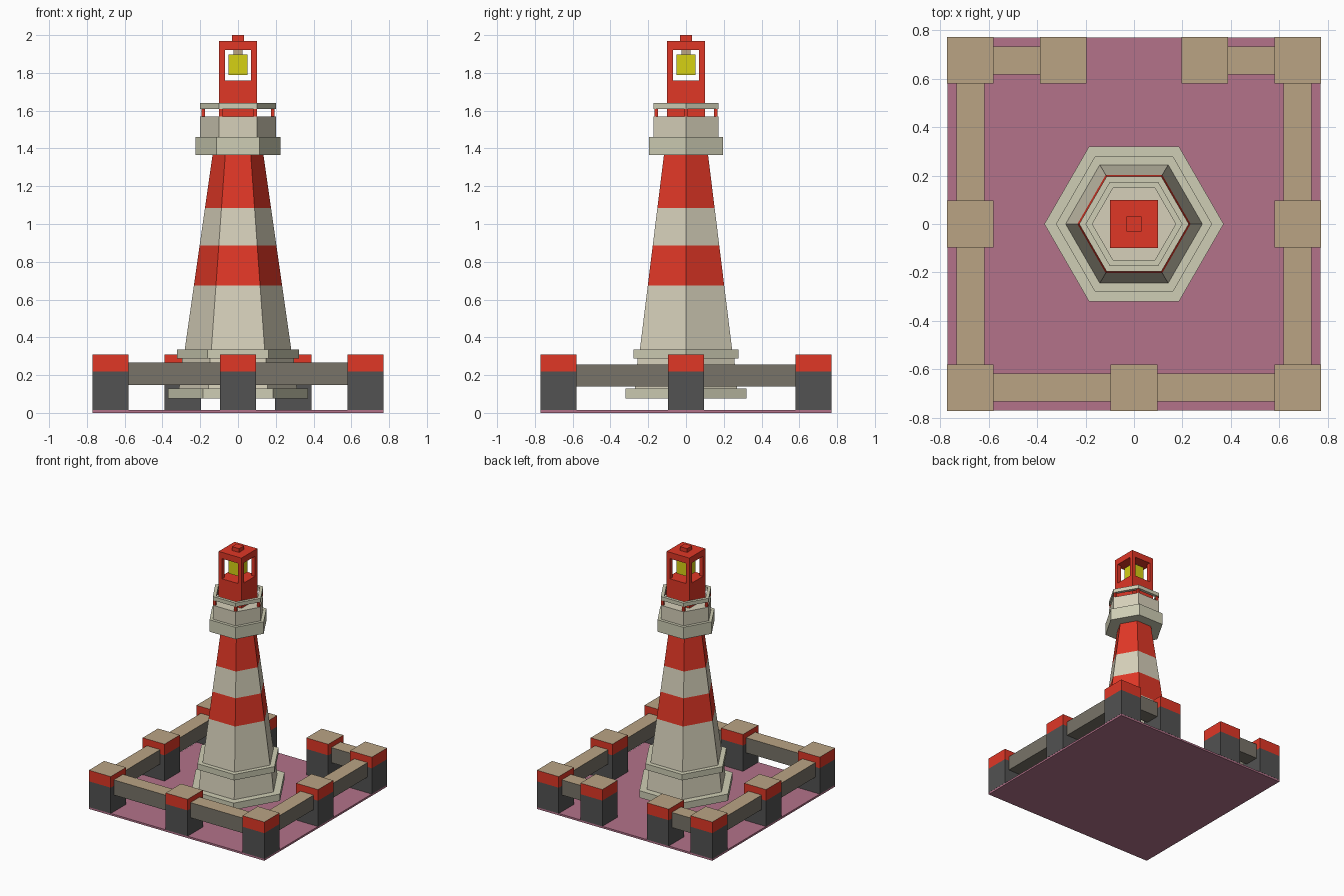
import bpy, bmesh, math

if "Cube" in bpy.data.objects:
    bpy.data.objects.remove(bpy.data.objects["Cube"])


def mat(name, r, g, b):
    m = bpy.data.materials.new(name)
    lin = [((c / 255 + 0.055) / 1.055) ** 2.4 for c in (r, g, b)]
    m.diffuse_color = (*lin, 1)
    m.use_nodes = True
    m.node_tree.nodes["Principled BSDF"].inputs["Base Color"].default_value = m.diffuse_color
    return m


RED = mat("red paint", 224, 55, 38)
CREAM = mat("cream wall", 214, 208, 186)
TRIM = mat("pale trim", 207, 206, 181)
TAN = mat("tan top", 186, 164, 132)
STONE = mat("rail stone", 120, 115, 104)
DARK = mat("dark grey", 82, 82, 82)
MAUVE = mat("mauve ground", 179, 114, 138)
YELLOW = mat("yellow lamp", 214, 209, 20)


def finish(bm, name, mats, rule=None):
    """Turn a bmesh into an object; rule(face) gives the material index."""
    bmesh.ops.recalc_face_normals(bm, faces=bm.faces)
    bm.normal_update()
    if rule:
        for f in bm.faces:
            f.material_index = rule(f)
    me = bpy.data.meshes.new(name)
    bm.to_mesh(me)
    bm.free()
    for m in mats:
        me.materials.append(m)
    ob = bpy.data.objects.new(name, me)
    bpy.context.collection.objects.link(ob)
    return ob


def loft(name, profile, mats, n=6, turn=0.0, closed=False, rule=None):
    """Stack n-sided rings from (radius, z) pairs; closed makes a hollow ring."""
    bm = bmesh.new()
    rings = [[bm.verts.new((r * math.cos(turn + i * math.tau / n),
                            r * math.sin(turn + i * math.tau / n), z))
              for i in range(n)] for r, z in profile]
    pairs = list(zip(rings, rings[1:]))
    if closed:
        pairs.append((rings[-1], rings[0]))
    else:
        bm.faces.new(rings[0])
        bm.faces.new(rings[-1])
    for a, b in pairs:
        for i in range(n):
            j = (i + 1) % n
            bm.faces.new((a[i], a[j], b[j], b[i]))
    return finish(bm, name, mats, rule)


def box(name, x0, x1, y0, y1, z0, z1, mats, cut=None, rule=None):
    bm = bmesh.new()
    bmesh.ops.create_cube(bm, size=1)
    for v in bm.verts:
        v.co = (x1 if v.co.x > 0 else x0, y1 if v.co.y > 0 else y0,
                z1 if v.co.z > 0 else z0)
    if cut:
        bmesh.ops.bisect_plane(bm, geom=bm.verts[:] + bm.edges[:] + bm.faces[:],
                               plane_co=(0, 0, cut), plane_no=(0, 0, 1))
    return finish(bm, name, mats, rule)


def top_face(f):
    return 1 if f.normal.z > 0.5 else 0


# Ground plate
box("ground_plate", -0.77, 0.77, -0.77, 0.77, 0, 0.015, [MAUVE])

# Fence posts: dark base, red band, tan top
def post_rule(f):
    if f.normal.z > 0.5:
        return 2
    return 1 if f.calc_center_median().z > 0.22 else 0


F, H = 0.675, 0.096
for x, y in [(-F, -F), (0, -F), (F, -F), (-F, 0), (F, 0), (-F, F), (F, F),
             (-0.292, F), (0.292, F)]:
    box("fence_post", x - H, x + H, y - H, y + H, 0.015, 0.308,
        [DARK, RED, TAN], cut=0.22, rule=post_rule)

# Fence rails, with a gap for the gate at the back
W = 0.058
for s in (-1, 1):
    a, b = sorted((s * H, s * (F - H)))
    box("front_rail", a, b, -F - W, -F + W, 0.148, 0.268, [STONE, TAN], rule=top_face)
    for t in (-1, 1):
        box("side_rail", t * F - W, t * F + W, a, b, 0.14, 0.255,
            [STONE, TAN], rule=top_face)
    a, b = sorted((s * 0.388, s * (F - H)))
    box("back_rail", a, b, F - W, F + W, 0.148, 0.268, [STONE, TAN], rule=top_face)

# Tower base
loft("base_plinth", [(0.37, 0.075), (0.37, 0.13)], [TRIM])
loft("base_wall", [(0.312, 0.13), (0.295, 0.29)], [CREAM])
loft("base_ledge", [(0.322, 0.288), (0.322, 0.335)], [TRIM])

# Tapered striped tower
levels = [0.335, 0.675, 0.885, 1.085, 1.365]
loft("tower", [(0.282 - 0.147 * (z - 0.335) / 1.03, z) for z in levels], [CREAM, RED],
     rule=lambda f: 1 if 0.675 < f.calc_center_median().z < 0.885
     or f.calc_center_median().z > 1.085 else 0)

# Gallery with railing
loft("gallery_deck", [(0.226, 1.365), (0.226, 1.46)], [TRIM])
loft("gallery_wall", [(0.2, 1.46), (0.2, 1.57)], [CREAM])
loft("railing_ring", [(0.2, 1.61), (0.2, 1.64), (0.172, 1.64), (0.172, 1.61)],
     [TRIM], closed=True)
for i in range(6):
    x, y = (0.183 * f(i * math.pi / 3) for f in (math.cos, math.sin))
    box("railing_post", x - 0.009, x + 0.009, y - 0.009, y + 0.009, 1.57, 1.612, [RED])

# Lantern room, open on four sides
box("lantern_base", -0.1, 0.1, -0.1, 0.1, 1.57, 1.76, [RED])
for sx in (-1, 1):
    for sy in (-1, 1):
        x, y = sx * 0.085, sy * 0.085
        box("lantern_pillar", x - 0.015, x + 0.015, y - 0.015, y + 0.015,
            1.76, 1.92, [RED])
box("lantern_roof", -0.1, 0.1, -0.1, 0.1, 1.92, 1.97, [RED])
box("roof_cap", -0.031, 0.031, -0.031, 0.031, 1.97, 2.0, [RED])
box("lamp", -0.05, 0.05, -0.05, 0.05, 1.79, 1.897, [YELLOW])
box("lamp_holder", -0.024, 0.024, -0.024, 0.024, 1.897, 1.92, [TAN])
